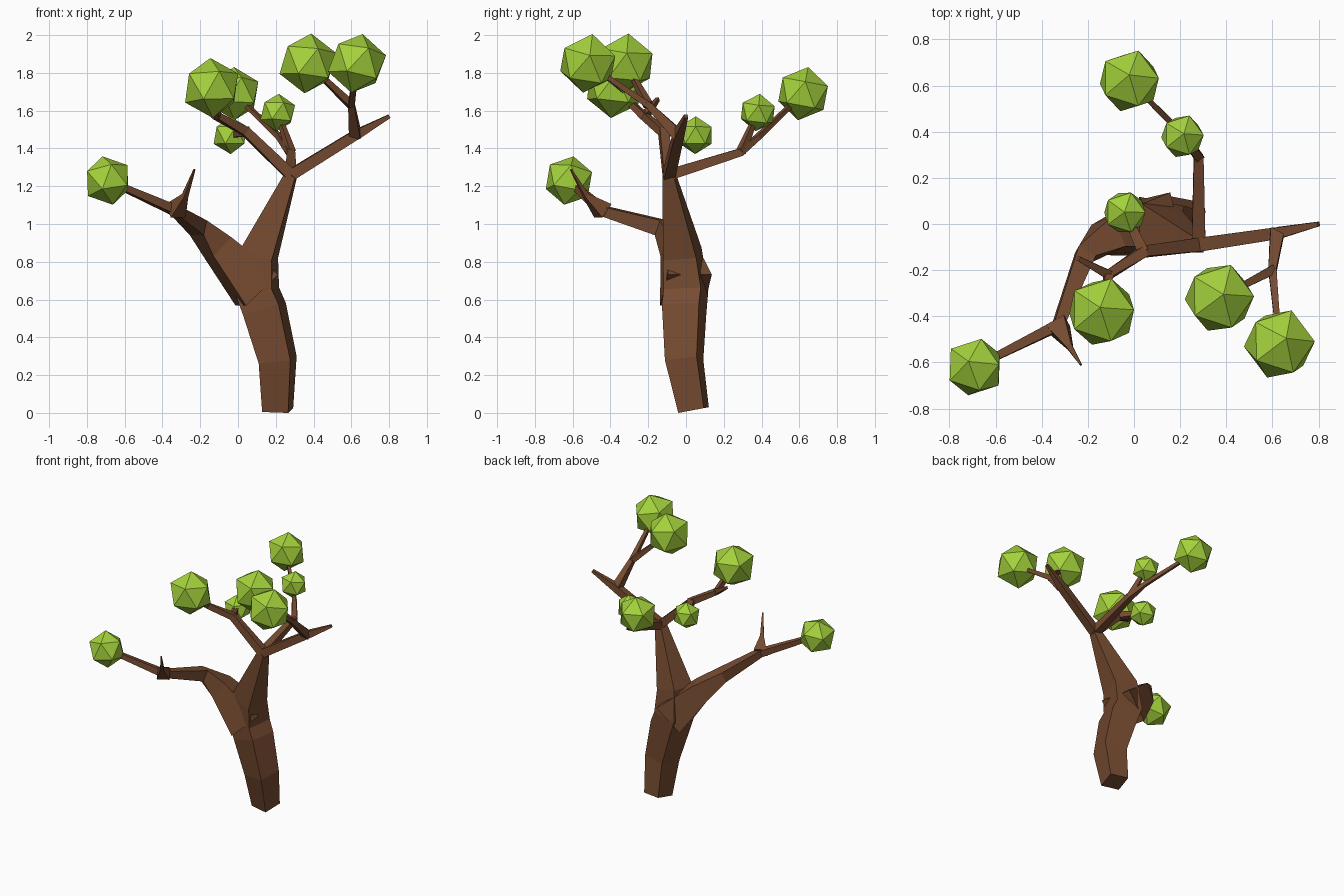
import bpy, bmesh
from mathutils import Vector

cube = bpy.data.objects.get("Cube")
if cube:
    bpy.data.objects.remove(cube, do_unlink=True)


def material(name, red, green, blue):
    mat = bpy.data.materials.new(name)
    mat.use_nodes = True
    color = (red, green, blue, 1)
    mat.diffuse_color = color
    mat.node_tree.nodes["Principled BSDF"].inputs["Base Color"].default_value = color
    return mat


bark = material("brown bark", .18, .07, .03)
leaf = material("leaf green", .37, .64, .045)


def finish(bm, name, mat):
    bmesh.ops.recalc_face_normals(bm, faces=bm.faces)
    mesh = bpy.data.meshes.new(name)
    bm.to_mesh(mesh)
    bm.free()
    mesh.materials.append(mat)
    obj = bpy.data.objects.new(name, mesh)
    bpy.context.collection.objects.link(obj)
    return obj


def taper(thick, thin):
    """Half width shrinking by an even ratio along a limb."""
    return lambda t: thick * (thin / thick) ** t


def trunk_width(t):
    """Half width that swells from the root, then narrows to the crown."""
    return min(.07 + .08 * t, .1, .33 - .3 * t)


def limb(name, path, width, reference=(0, 0, 1)):
    """Square-section limb swept along the path, with capped ends."""
    bm = bmesh.new()
    points = [Vector(p) for p in path]
    last = len(points) - 1
    rings = []
    for i, point in enumerate(points):
        before, after = points[max(i - 1, 0)], points[min(i + 1, last)]
        along = (after - before).normalized()
        across = along.cross(Vector(reference)).normalized()
        outward = across.cross(along)
        half = width(i / last)
        corners = (across + outward, outward - across,
                   -across - outward, across - outward)
        rings.append([bm.verts.new(point + half * corner) for corner in corners])
    for low, high in zip(rings, rings[1:]):
        for k in range(4):
            bm.faces.new((low[k - 1], low[k], high[k], high[k - 1]))
    bm.faces.new(rings[0])
    bm.faces.new(rings[-1])
    finish(bm, name, bark)


def leaf_ball(name, center, radius):
    """Faceted ball whose pole leans away from the trunk."""
    bm = bmesh.new()
    bmesh.ops.create_icosphere(bm, subdivisions=1, radius=radius)
    ball = finish(bm, name, leaf)
    ball.location = center
    ball.rotation_euler = (-abs(center[1]) * .3, center[0] * .3, 0)


# Centres of the leaf balls, where the leafy limbs end
low_center = (-.69, -.62, 1.23)
inner_center = (-.14, -.38, 1.72)
inner_small_center = (-.04, .05, 1.47)
rear_center = (-.02, .62, 1.69)
rear_small_center = (.21, .38, 1.59)
outer_center = (.37, -.32, 1.85)
outer_front_center = (.63, -.52, 1.85)

# Joints shared by several limbs
fork = (.1, 0, .65)
crown = (.28, -.09, 1.26)
low_elbow = (-.33, -.44, 1.07)
outer_joint = (.62, -.04, 1.47)
outer_split = (.6, -.2, 1.63)
rear_joint = (.28, .29, 1.38)
inner_joint = (.04, -.12, 1.49)
inner_split = (-.11, -.22, 1.57)

# Trunk, slightly turned, rising to the crown
limb("trunk", [(.21, .04, .015), (.21, -.01, .28), (.14, -.01, .55), fork,
               (.11, -.02, .84), crown], trunk_width, (1, -.2, 0))

# Low limb and its bare spur
limb("low_limb", [fork, (-.11, -.05, .88), (-.21, -.13, .98), low_elbow,
                  low_center], taper(.12, .015))
limb("low_spur", [low_elbow, (-.28, -.53, 1.15), (-.23, -.61, 1.29)],
     taper(.045, .004))

# Outer branch with a split twig
limb("outer_branch", [crown, outer_joint], taper(.03, .026))
limb("outer_tip", [outer_joint, (.8, 0, 1.57)], taper(.026, .01))
limb("outer_twig", [outer_joint, outer_split, outer_front_center], taper(.03, .01))
limb("outer_twig_fork", [outer_split, outer_center], taper(.02, .01))

# Rear branch with a short fork
limb("rear_branch", [crown, rear_joint, (.22, .38, 1.46), rear_center],
     taper(.03, .01))
limb("rear_fork", [rear_joint, rear_small_center], taper(.02, .01))

# Inner branch with a bare tip and a twig
limb("inner_branch", [crown, inner_joint, inner_split, inner_center],
     taper(.03, .015))
limb("inner_tip", [inner_split, (-.24, -.15, 1.66)], taper(.02, .01))
limb("inner_twig", [inner_joint, inner_small_center], taper(.025, .015))

# Faceted leaf balls, three sizes by crown position
leaf_ball("low_leaves", low_center, .133)
leaf_ball("rear_leaves", rear_center, .143)
for name, center in (("inner_leaves", inner_center),
                     ("outer_leaves", outer_center),
                     ("outer_front_leaves", outer_front_center)):
    leaf_ball(name, center, .16)
for name, center in (("inner_small_leaves", inner_small_center),
                     ("rear_small_leaves", rear_small_center)):
    leaf_ball(name, center, .1)
